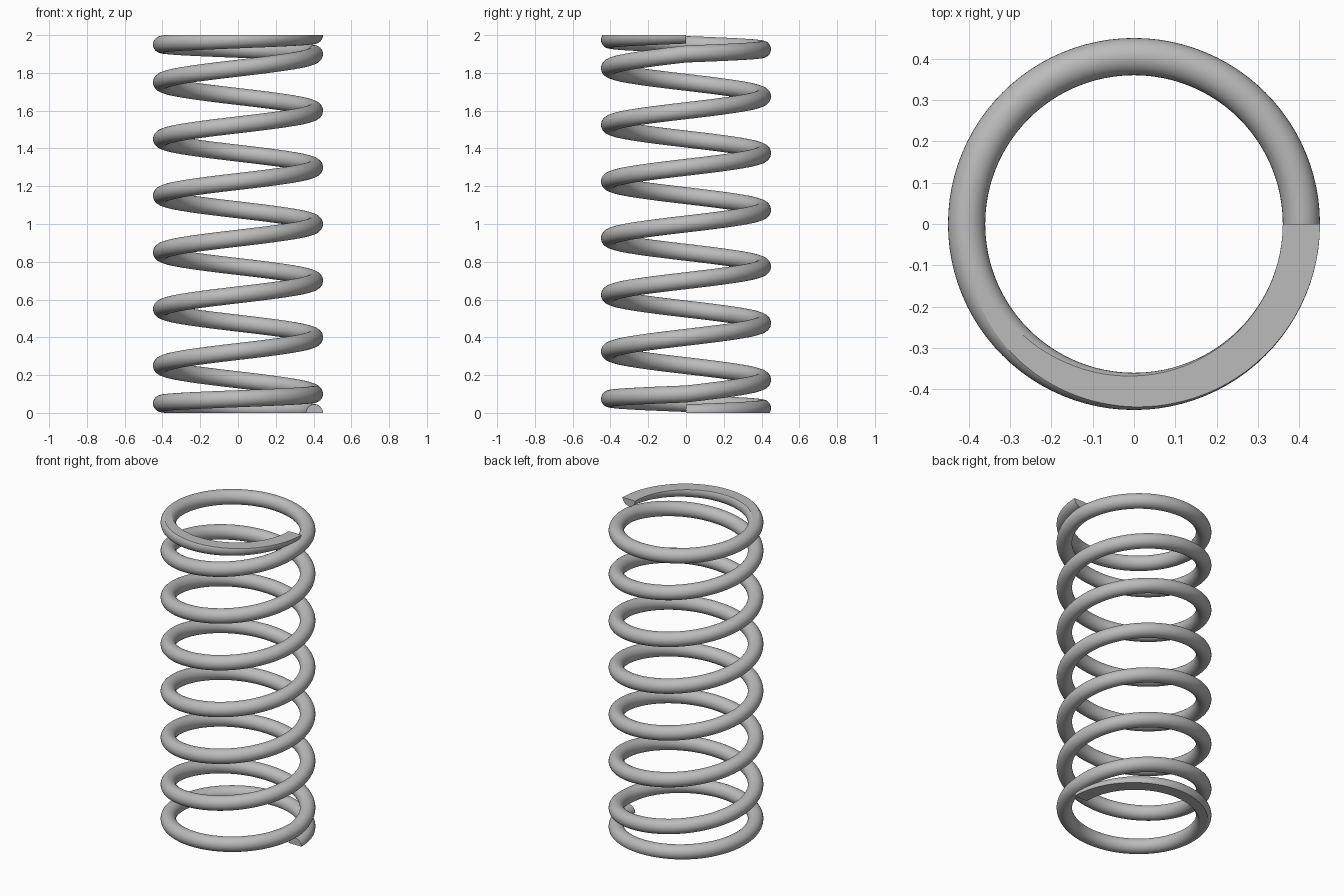
import bpy, bmesh, math

cube = bpy.data.objects.get("Cube")
if cube:
    bpy.data.objects.remove(cube, do_unlink=True)

COIL_RADIUS, WIRE_RADIUS, HEIGHT = 0.405, 0.045, 2.0
DEAD_PITCH, PITCH, ACTIVE_TURNS = 0.1, 0.3, 6
STEPS, SIDES = 96, 32            # steps per turn, sides of the wire
TURNS = ACTIVE_TURNS + 2


def wire_height(t):
    """Centre height after t turns: closed end coil, open coils, closed end coil."""
    active = min(max(t - 1, 0), ACTIVE_TURNS)
    return PITCH * active + DEAD_PITCH * (t - active)


def wire_ring(bm, t):
    """Round wire section standing in the radial plane."""
    a, z = math.tau * t, wire_height(t)
    ring = []
    for j in range(SIDES):
        b = math.tau * j / SIDES
        r = COIL_RADIUS + WIRE_RADIUS * math.cos(b)
        ring.append(bm.verts.new((r * math.cos(a), r * math.sin(a),
                                  z + WIRE_RADIUS * math.sin(b))))
    return ring


# Coil: sweep the wire along the helix and close its two ends
bm = bmesh.new()
rings = [wire_ring(bm, i / STEPS) for i in range(TURNS * STEPS + 1)]
for lower, upper in zip(rings, rings[1:]):
    for j in range(SIDES):
        k = (j + 1) % SIDES
        bm.faces.new((lower[j], upper[j], upper[k], lower[k]))
bm.faces.new(rings[0])
bm.faces.new(rings[-1])
bmesh.ops.recalc_face_normals(bm, faces=bm.faces)

# Ground ends: cut the bottom and top coils flat and fill the cuts
for level, direction in ((0, -1), (HEIGHT, 1)):
    bmesh.ops.bisect_plane(bm, geom=bm.verts[:] + bm.edges[:] + bm.faces[:],
                           dist=1e-6, plane_co=(0, 0, level),
                           plane_no=(0, 0, direction), clear_outer=True)
    rim = [e for e in bm.edges if e.is_boundary]
    bmesh.ops.holes_fill(bm, edges=rim, sides=0)
bmesh.ops.recalc_face_normals(bm, faces=bm.faces)

# Smooth wire, with flat ground faces bounded by crisp edges
for face in bm.faces:
    flat = len(face.verts) > 8
    face.smooth = not flat
    if flat:
        for edge in face.edges:
            edge.smooth = False

mesh = bpy.data.meshes.new("coil_spring")
bm.to_mesh(mesh)
bm.free()
spring = bpy.data.objects.new("coil_spring", mesh)
bpy.context.collection.objects.link(spring)

steel = bpy.data.materials.new("grey_steel")
steel.use_nodes = True
colour = (0.5, 0.5, 0.5, 1)
steel.diffuse_color = colour
steel.node_tree.nodes["Principled BSDF"].inputs["Base Color"].default_value = colour
mesh.materials.append(steel)
